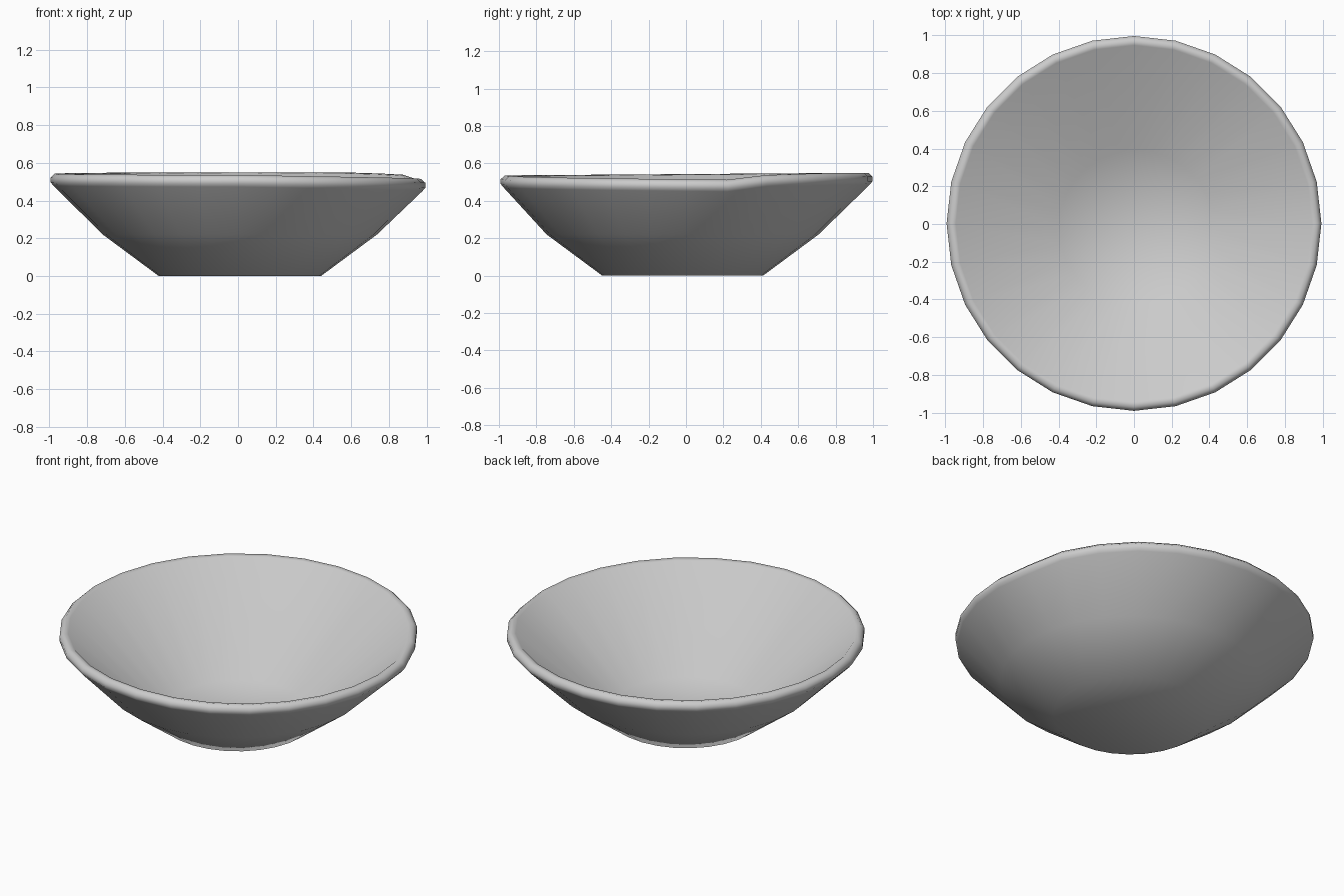
import bpy
import bmesh
import math

if "Cube" in bpy.data.objects:
    bpy.data.objects.remove(bpy.data.objects["Cube"], do_unlink=True)

SIDES = 28

# Clay colour
clay = bpy.data.materials.new("light_grey_clay")
clay.use_nodes = True
colour = (0.6, 0.6, 0.6, 1)
clay.diffuse_color = colour
clay.node_tree.nodes["Principled BSDF"].inputs["Base Color"].default_value = colour

# Profile from outer foot, over the rim, to inner floor: radius, height, rim weight
profile = [
    (0.43, 0.0, 0),
    (0.727, 0.22, 0),
    (0.98, 0.48, 1),
    (0.994, 0.497, 1),
    (0.994, 0.522, 1),
    (0.972, 0.543, 1),
    (0.945, 0.538, 1),
    (0.41, 0.045, 0),
]


def rim_shift(angle):
    """Slight tilt of the rim plus a worn dip on one side."""
    degrees = (math.degrees(angle) + 90) % 360
    low = 90 + 360 / SIDES
    if degrees < low + 1:
        dip = 0.032 * degrees / low
    else:
        dip = max(0, 0.014 - 0.0004 * (degrees - low))
    return 0.007 * math.sin(angle) - dip


def make_ring(bm, radius, height, rim):
    ring = []
    for i in range(SIDES):
        a = math.tau * i / SIDES
        # The foot sits a touch off centre
        x = radius * math.cos(a) + 0.01 * (1 - rim)
        y = radius * math.sin(a) - 0.018 * (1 - rim) + 0.003 * rim
        ring.append(bm.verts.new((x, y, height + rim_shift(a) * rim)))
    return ring


# Bowl shell
bm = bmesh.new()
rings = [make_ring(bm, *p) for p in profile]
for lower, upper in zip(rings, rings[1:]):
    for i in range(SIDES):
        j = (i + 1) % SIDES
        bm.faces.new((lower[i], lower[j], upper[j], upper[i]))
bm.faces.new(list(reversed(rings[0])))
bm.faces.new(rings[-1])
bmesh.ops.recalc_face_normals(bm, faces=bm.faces[:])
for face in bm.faces:
    face.smooth = True

mesh = bpy.data.meshes.new("bowl")
bm.to_mesh(mesh)
bm.free()
mesh.materials.append(clay)
bowl = bpy.data.objects.new("bowl", mesh)
bpy.context.scene.collection.objects.link(bowl)
